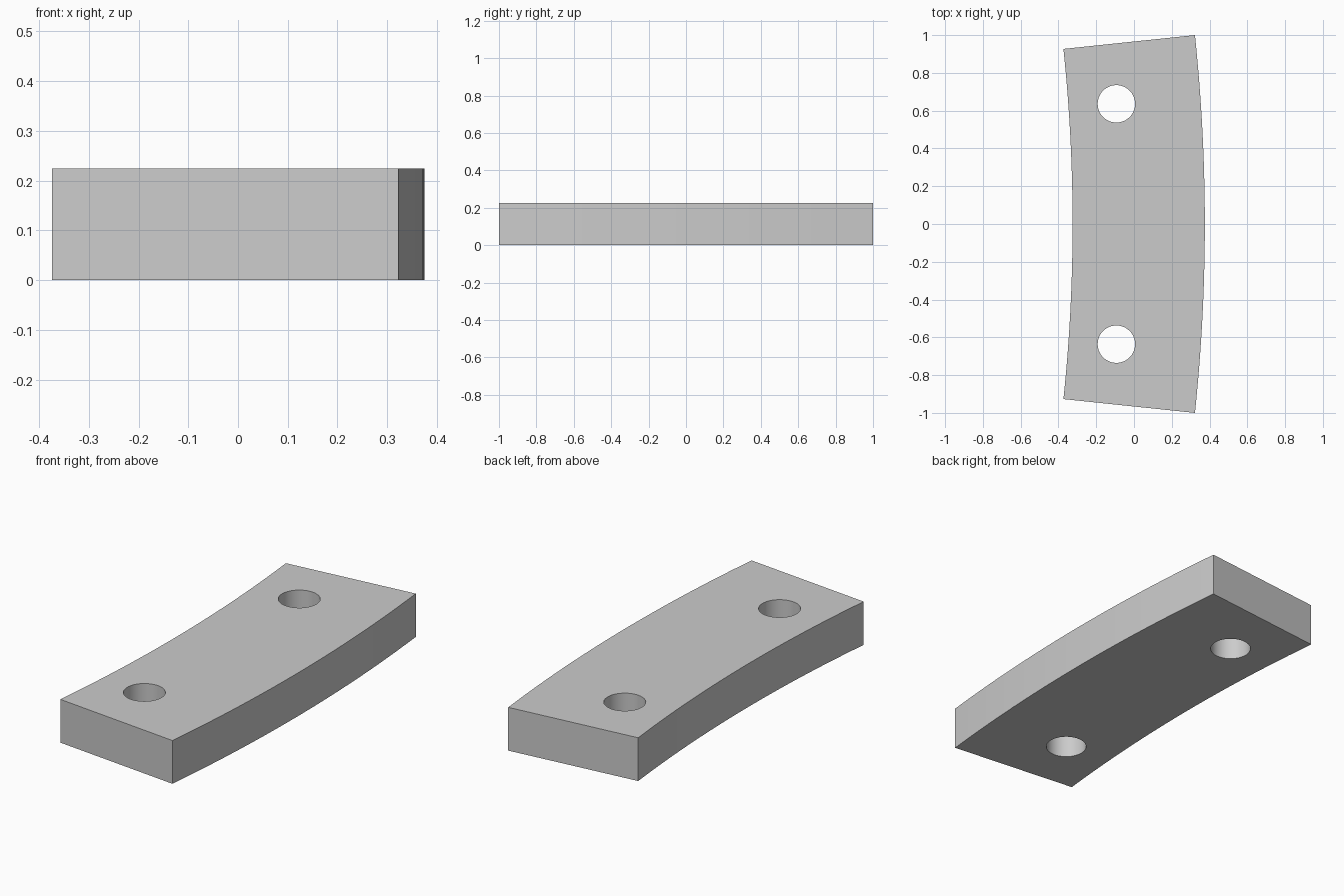
import bpy
import bmesh
from math import sin, cos, radians

# Remove the default cube
default = bpy.data.objects.get("Cube")
if default:
    bpy.data.objects.remove(default, do_unlink=True)

HEIGHT = 0.225
OUTER_R = 9.567
INNER_R = 8.867
CENTRE_X = 0.375 - OUTER_R
HALF_ANGLE = 6.0
ARC_STEPS = 24
HOLE_PATH_R = 9.121
HOLE_ANGLE = 4.0
HOLE_R = 0.099

grey = bpy.data.materials.new("plain grey")
grey.use_nodes = True
colour = (0.6, 0.6, 0.6, 1.0)
grey.diffuse_color = colour
grey.node_tree.nodes["Principled BSDF"].inputs["Base Color"].default_value = colour


def polar(radius, degrees):
    a = radians(degrees)
    return CENTRE_X + radius * cos(a), radius * sin(a)


def prism(name, outline, z0, z1):
    """Extrude a closed outline straight up."""
    bm = bmesh.new()
    face = bm.faces.new([bm.verts.new((x, y, z0)) for x, y in outline])
    top = bmesh.ops.extrude_face_region(bm, geom=[face])["geom"]
    verts = [v for v in top if isinstance(v, bmesh.types.BMVert)]
    bmesh.ops.translate(bm, verts=verts, vec=(0, 0, z1 - z0))
    bmesh.ops.recalc_face_normals(bm, faces=bm.faces)
    mesh = bpy.data.meshes.new(name)
    bm.to_mesh(mesh)
    bm.free()
    mesh.materials.append(grey)
    obj = bpy.data.objects.new(name, mesh)
    bpy.context.collection.objects.link(obj)
    return obj


# Curved plate: a sector of a wide ring
angles = [HALF_ANGLE * (2 * i / ARC_STEPS - 1) for i in range(ARC_STEPS + 1)]
outline = [polar(OUTER_R, a) for a in angles]
outline += [polar(INNER_R, a) for a in reversed(angles)]
plate = prism("curved_plate", outline, 0, HEIGHT)

bpy.ops.object.select_all(action="DESELECT")
plate.select_set(True)
bpy.context.view_layer.objects.active = plate

# Two round through holes
for side in (-1, 1):
    hx, hy = polar(HOLE_PATH_R, side * HOLE_ANGLE)
    circle = [(hx + HOLE_R * cos(radians(d)), hy + HOLE_R * sin(radians(d)))
              for d in range(0, 360, 6)]
    cutter = prism("hole_cutter", circle, -0.1, HEIGHT + 0.1)
    cutter.hide_render = True
    cut = plate.modifiers.new("bolt_hole", "BOOLEAN")
    cut.operation = "DIFFERENCE"
    cut.solver = "EXACT"
    cut.object = cutter
    bpy.ops.object.modifier_apply(modifier=cut.name)
    bpy.data.objects.remove(cutter, do_unlink=True)

bpy.ops.object.shade_smooth_by_angle(angle=radians(30))
